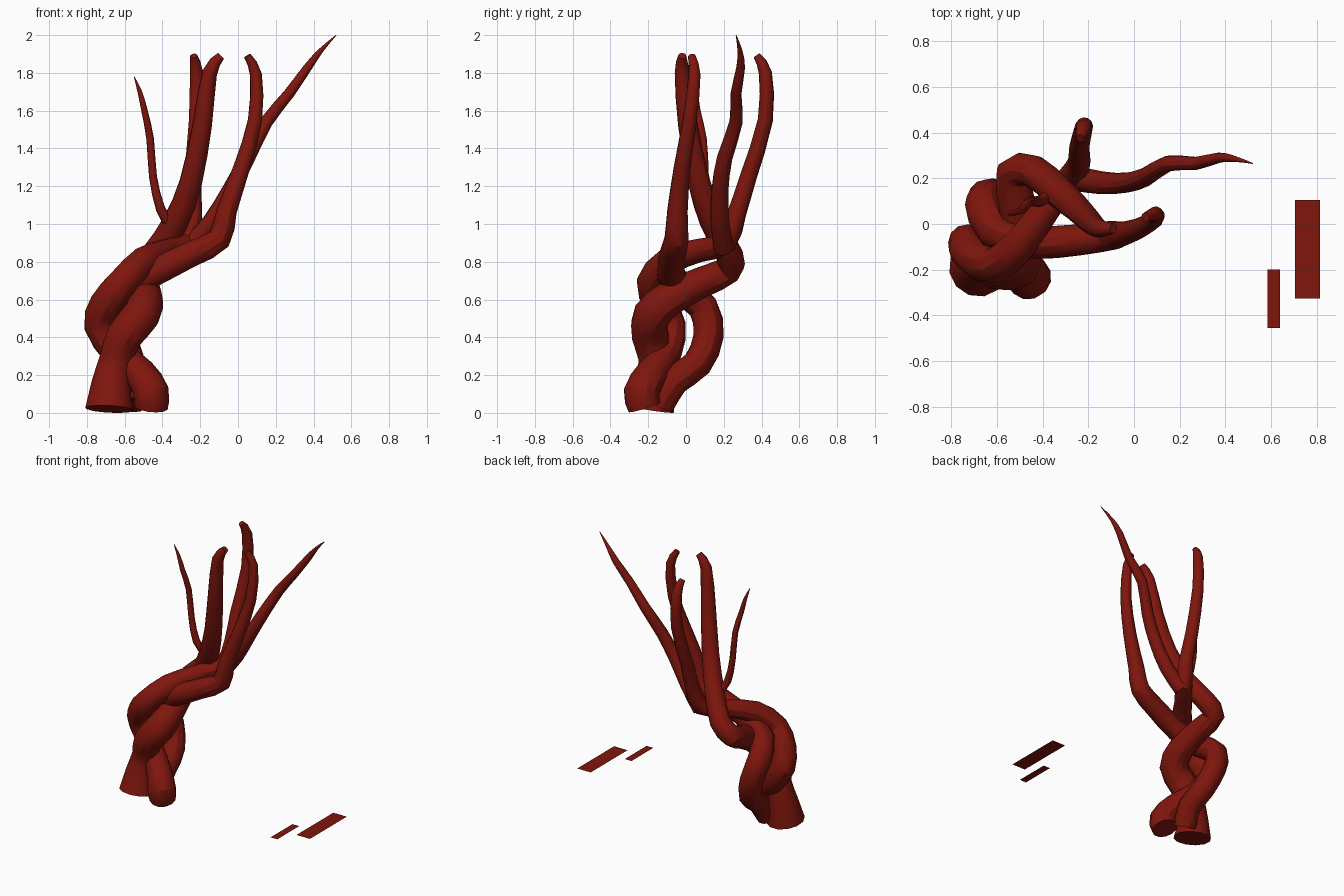
import bpy
from mathutils import Vector

mat = bpy.data.materials.new("dark_red")
mat.diffuse_color = (0.21, 0.008, 0.004, 1)


def smooth_path(pts, steps=2):
    """Catmull-Rom refinement of (x, y, z, radius) points."""
    p = [Vector(q) for q in pts]
    p = [2 * p[0] - p[1]] + p + [2 * p[-1] - p[-2]]
    out = []
    for i in range(1, len(p) - 2):
        a, b, c, d = p[i - 1:i + 3]
        for k in range(steps):
            t = k / steps
            out.append(0.5 * (2 * b + (c - a) * t + (2 * a - 5 * b + 4 * c - d) * t * t
                              + (3 * b - a - 3 * c + d) * t ** 3))
    return out + [p[-2]]


def tube(name, pts):
    """Tapered, capped tube along a path, converted to a mesh."""
    path = smooth_path(pts)
    cu = bpy.data.curves.new(name, 'CURVE')
    cu.dimensions = '3D'
    cu.bevel_depth = 1.0
    cu.bevel_resolution = 4
    cu.use_fill_caps = True
    sp = cu.splines.new('POLY')
    sp.points.add(len(path) - 1)
    for pt, v in zip(sp.points, path):
        pt.co = (v[0], v[1], v[2], 1)
        pt.radius = max(v[3], 0.002)
    ob = bpy.data.objects.new(name, cu)
    bpy.context.collection.objects.link(ob)
    bpy.ops.object.select_all(action='DESELECT')
    ob.select_set(True)
    bpy.context.view_layer.objects.active = ob
    bpy.ops.object.convert(target='MESH')
    ob = bpy.context.object
    ob.data.materials.clear()
    ob.data.materials.append(mat)
    bpy.ops.object.shade_smooth_by_angle()


# Three braided trunks, each (x, y, z, radius)
tube("front_trunk", [
    (-.68, -.19, .02, .13), (-.67, -.17, .16, .105), (-.64, -.16, .29, .092),
    (-.60, -.19, .41, .098), (-.51, -.18, .52, .1), (-.49, -.08, .61, .092),
    (-.51, .08, .69, .082),
    (-.53, .22, .755, .075), (-.44, .23, .84, .072), (-.33, .14, 1.01, .068),
    (-.25, .07, 1.22, .06), (-.19, .01, 1.52, .052), (-.15, -.02, 1.8, .04),
    (-.09, -.02, 1.89, .022)])
tube("right_trunk", [
    (-.46, -.22, .03, .09), (-.46, -.235, .11, .097), (-.52, -.18, .21, .085),
    (-.64, -.10, .32, .08), (-.73, -.085, .46, .085), (-.70, -.14, .58, .085),
    (-.61, -.18, .69, .082), (-.50, -.09, .805, .075), (-.38, .07, .86, .062),
    (-.27, .21, .90, .06), (-.24, .27, 1.06, .05), (-.24, .33, 1.25, .045),
    (-.22, .42, 1.55, .04), (-.22, .42, 1.8, .035), (-.235, .375, 1.89, .02)])
tube("back_trunk", [
    (-.57, -.14, .045, .08), (-.55, -.06, .17, .08), (-.57, .06, .26, .08),
    (-.62, .12, .41, .08), (-.66, .09, .56, .08), (-.61, -.03, .66, .08),
    (-.45, -.08, .74, .075), (-.25, -.07, .84, .07), (-.1, -.05, .92, .065),
    (-.06, -.045, 1.07, .055), (.02, -.02, 1.3, .045), (.09, .02, 1.55, .038),
    (.095, .045, 1.79, .032), (.05, .03, 1.89, .02)])

# Thin side branches ending in points
tube("left_branch", [
    (-.35, .14, .98, .03), (-.41, .10, 1.08, .025), (-.45, .10, 1.25, .021),
    (-.465, .09, 1.45, .02), (-.495, .06, 1.6, .017), (-.52, .05, 1.7, .012),
    (-.55, .04, 1.78, .002)])
tube("right_branch", [
    (-.26, .20, .87, .055), (-.14, .18, 1.01, .05), (-.04, .18, 1.18, .045),
    (.05, .205, 1.35, .041), (.15, .265, 1.54, .035), (.27, .265, 1.69, .029),
    (.37, .29, 1.83, .023), (.44, .285, 1.92, .013), (.52, .265, 2.0, .002)])


# Two loose flat strips beside the trunk
def strip(name, x0, x1, y0, y1, z):
    me = bpy.data.meshes.new(name)
    me.from_pydata([(x0, y0, z), (x1, y0, z), (x1, y1, z), (x0, y1, z)], [], [(0, 1, 2, 3)])
    me.materials.append(mat)
    bpy.context.collection.objects.link(bpy.data.objects.new(name, me))


strip("small_strip", .585, .64, -.455, -.2, .11)
strip("large_strip", .705, .815, -.325, .105, .11)
